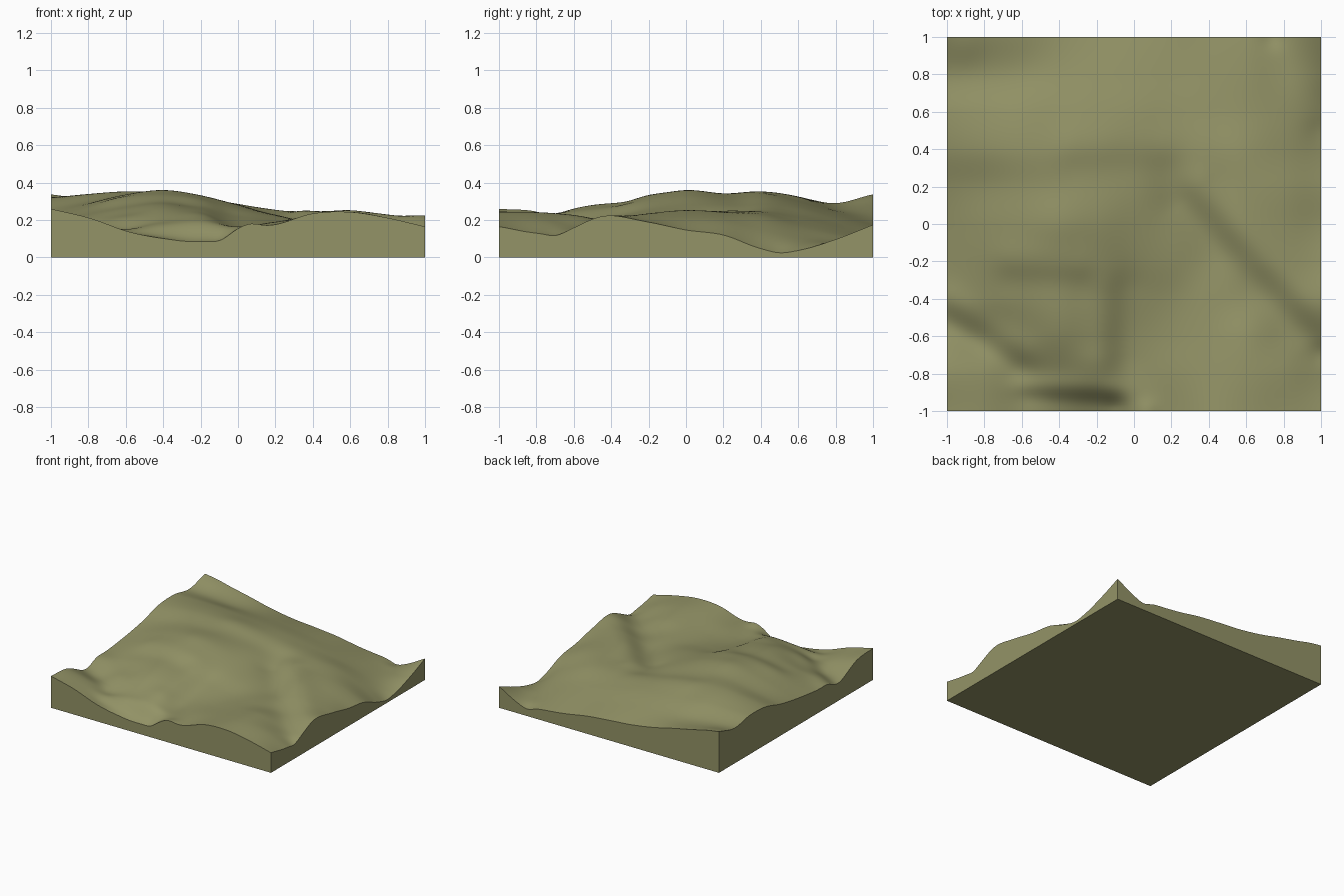
import bpy, bmesh, math

if "Cube" in bpy.data.objects:
    bpy.data.objects.remove(bpy.data.objects["Cube"])

# Coarse relief in thousandths: rows run y = -1..1, columns x = -1..1, step 0.2
RELIEF = [
    [260, 213, 147, 108, 96, 158, 176, 235, 243, 212, 165],
    [245, 197, 154, 186, 202, 168, 190, 225, 242, 207, 134],
    [172, 162, 212, 260, 236, 188, 190, 213, 226, 183, 160],
    [178, 226, 270, 296, 264, 222, 200, 202, 196, 196, 209],
    [200, 262, 310, 325, 305, 260, 225, 196, 217, 213, 188],
    [225, 285, 335, 360, 332, 280, 233, 212, 235, 213, 147],
    [260, 298, 335, 343, 322, 284, 234, 230, 238, 200, 120],
    [312, 338, 353, 343, 318, 281, 250, 241, 220, 150, 50],
    [320, 325, 324, 305, 288, 265, 230, 202, 165, 105, 40],
    [290, 275, 257, 248, 236, 215, 186, 158, 125, 82, 97],
    [335, 298, 258, 213, 182, 165, 145, 112, 90, 78, 175],
]
# Small gullies and knolls between the samples: x, y, radius, height change
DETAILS = [
    (-0.09, -1.0, 0.07, -0.028), (0.07, -1.0, 0.06, 0.015),
    (1.0, 0.50, 0.08, -0.012), (0.74, 1.0, 0.06, -0.015),
    (-1.0, -0.54, 0.08, -0.008), (1.0, -0.70, 0.06, -0.012),
    (-0.9, 0.95, 0.1, 0.008),
]
# Steep banks, uphill on the left of start -> end: x0, y0, x1, y1, width, rise
BANKS = [
    (0.30, 0.15, 1.00, -0.60, 0.09, 0.019),     # long diagonal bank
    (-0.55, -0.90, -0.15, -0.92, 0.05, 0.012),  # front bank
    (-1.0, -0.46, -0.62, -0.72, 0.07, 0.014),   # left front bank
    (-0.65, -0.25, -0.30, -0.27, 0.08, 0.009),  # rise behind the bench
    (-0.12, -0.70, -0.10, -0.35, 0.08, 0.010),  # right side of the bench
    (-0.30, 0.36, 0.15, 0.36, 0.09, 0.007),     # upper arc
]
CELLS = 110


def spline(values, t):
    """Catmull-Rom through evenly spaced values, t in 0..len-1."""
    last = len(values) - 1
    i = min(int(t), last - 1)
    f = t - i
    b, c = values[i], values[i + 1]
    a = values[i - 1] if i > 0 else 2 * b - c
    d = values[i + 2] if i + 2 <= last else 2 * c - b
    return b + 0.5 * f * (c - a + f * (2*a - 5*b + 4*c - d + f * (3*(b - c) + d - a)))


def bank(x, y, x0, y0, x1, y1, width, rise):
    length = math.hypot(x1 - x0, y1 - y0)
    dx, dy = (x1 - x0) / length, (y1 - y0) / length
    along = (x - x0) * dx + (y - y0) * dy
    s = ((y - y0) * dx - (x - x0) * dy) / width
    over = max(-along, along - length, 0) / 0.12
    return rise * s * math.exp(0.5 - s * s / 2 - over * over)


def height(x, y):
    u, v = (max(0, min(10, (k + 1) * 5)) for k in (x, y))
    z = spline([spline(row, u) for row in RELIEF], v) / 1000
    z += sum(bank(x, y, *b) for b in BANKS)
    for px, py, r, dz in DETAILS:
        z += dz * math.exp(-((x - px) ** 2 + (y - py) ** 2) / (r * r))
    return max(z, 0.015)


# Terrain surface
bm = bmesh.new()
bmesh.ops.create_grid(bm, x_segments=CELLS, y_segments=CELLS, size=1)
for v in bm.verts:
    v.co.z = height(v.co.x, v.co.y)

# Skirt walls down to the flat base
rim = [e for e in bm.edges if e.is_boundary]
walls = bmesh.ops.extrude_edge_only(bm, edges=rim)["geom"]
for v in walls:
    if isinstance(v, bmesh.types.BMVert):
        v.co.z = 0
bottom = [e for e in bm.edges if e.is_boundary]
bmesh.ops.contextual_create(bm, geom=bottom)
bmesh.ops.recalc_face_normals(bm, faces=bm.faces[:])

mesh = bpy.data.meshes.new("terrain_block")
bm.to_mesh(mesh)
bm.free()
terrain = bpy.data.objects.new("terrain_block", mesh)
bpy.context.collection.objects.link(terrain)

# Olive ground colour
mat = bpy.data.materials.new("olive_ground")
mat.diffuse_color = (0.295, 0.295, 0.135, 1)
mat.use_nodes = True
mat.node_tree.nodes["Principled BSDF"].inputs["Base Color"].default_value = mat.diffuse_color
mesh.materials.append(mat)

# Smooth hills, crisp block edges
bpy.context.view_layer.objects.active = terrain
terrain.select_set(True)
bpy.ops.object.shade_smooth_by_angle(angle=math.radians(40))
